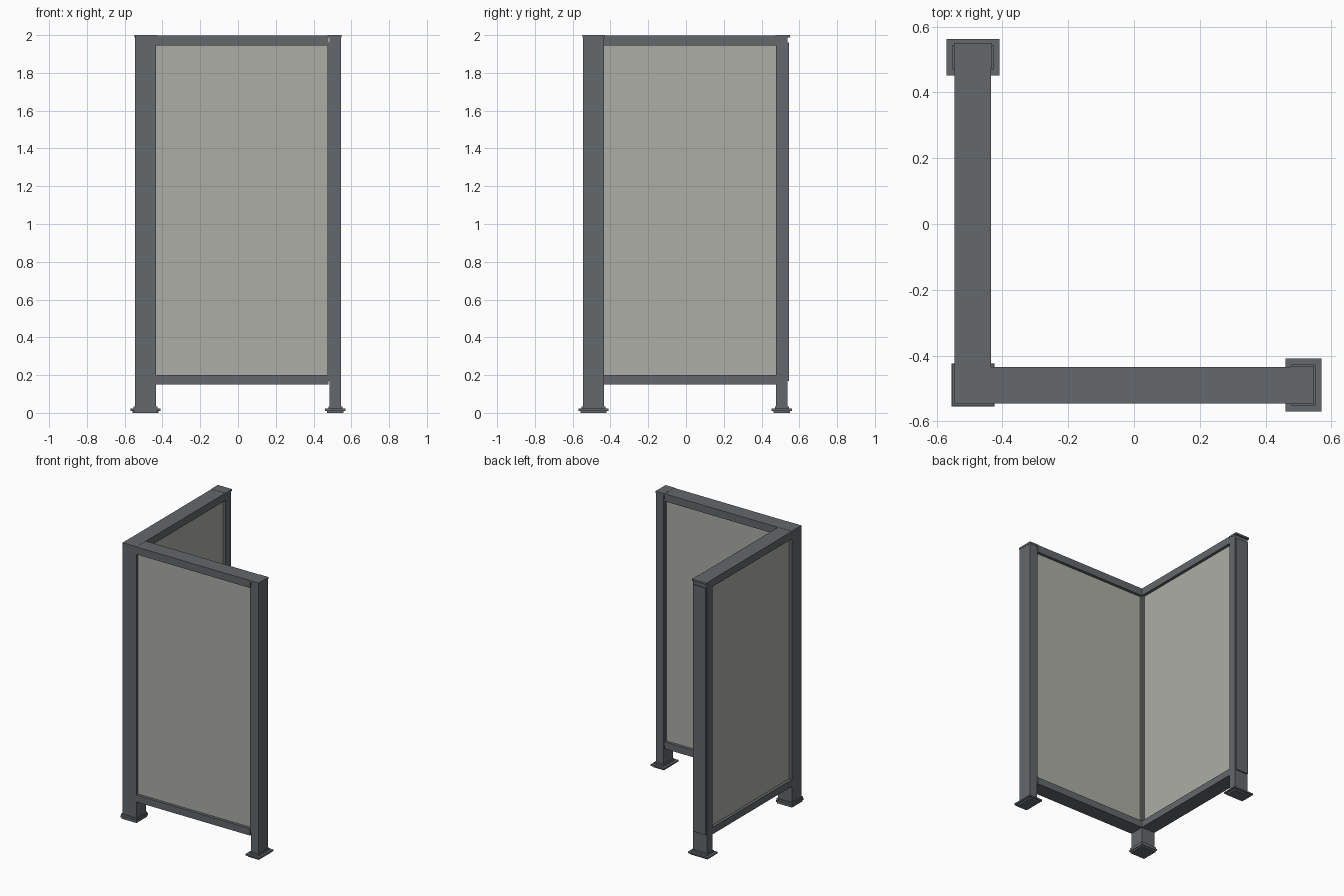
import bpy

default_cube = bpy.data.objects.get("Cube")
if default_cube:
    bpy.data.objects.remove(default_cube, do_unlink=True)


def make_material(name, rgb):
    mat = bpy.data.materials.new(name)
    mat.use_nodes = True
    mat.diffuse_color = (*rgb, 1)
    mat.node_tree.nodes["Principled BSDF"].inputs["Base Color"].default_value = (*rgb, 1)
    return mat


slate = make_material("slate_grey", (0.127, 0.138, 0.147))
stone = make_material("pale_stone", (0.41, 0.42, 0.375))


def box(name, xs, ys, zs, mat=slate):
    """Box spanning a low and high limit on each axis."""
    bpy.ops.mesh.primitive_cube_add(size=1)
    obj = bpy.context.object
    obj.name = name
    spans = (xs, ys, zs)
    for v in obj.data.vertices:
        v.co = [s[0] if c < 0 else s[1] for c, s in zip(v.co, spans)]
    obj.data.materials.append(mat)
    return obj


def grow(span, amount):
    return (span[0] - amount, span[1] + amount)


def foot(name, xs, ys, flare):
    """Stepped foot: bottom pad, wide plate, collar around the post."""
    box(name + "_foot_pad", grow(xs, flare * 0.5), grow(ys, flare * 0.5), (0, 0.012))
    box(name + "_foot_plate", grow(xs, flare), grow(ys, flare), (0.011, 0.022))
    box(name + "_foot_collar", grow(xs, 0.007), grow(ys, 0.007), (0.021, 0.035))


BAND = (-0.545, -0.434)      # frame width shared by both wings
CORE = (-0.524, -0.455)      # recessed infill thickness
PLATE = (-0.54, -0.44)       # joining plate width
RUN = (-0.44, 0.478)         # length of the infill between posts
TOP, BOTTOM = (1.945, 1.999), (0.15, 0.2)


def wing(name, post_run, plate_run, cap_run, along_x):
    """One screen wing with its rails, infill and end post."""
    def part(label, run, across, zs, mat=slate):
        xs, ys = (run, across) if along_x else (across, run)
        return box(name + "_" + label, xs, ys, zs, mat)

    part("top_rail", RUN, BAND, TOP)
    part("bottom_rail", RUN, BAND, BOTTOM)
    part("panel", RUN, CORE, (0.19, 1.955), stone)
    part("end_post", post_run, BAND, (0.02, 1.99))
    part("joining_plate", plate_run, PLATE, (0.17, 1.96))
    part("post_cap", cap_run, grow(BAND, 0.002), (1.987, 2.0))
    spans = (post_run, BAND) if along_x else (BAND, post_run)
    foot(name + "_post", *spans, 0.025)


# Two wings at a right angle
wing("front", (0.485, 0.545), (0.475, 0.486), (0.475, 0.547), True)
wing("side", (0.477, 0.537), (0.536, 0.546), (0.474, 0.55), False)

# Shared corner post
box("corner_post", BAND, BAND, (0.02, 2.0))
foot("corner_post", BAND, BAND, 0.01)
